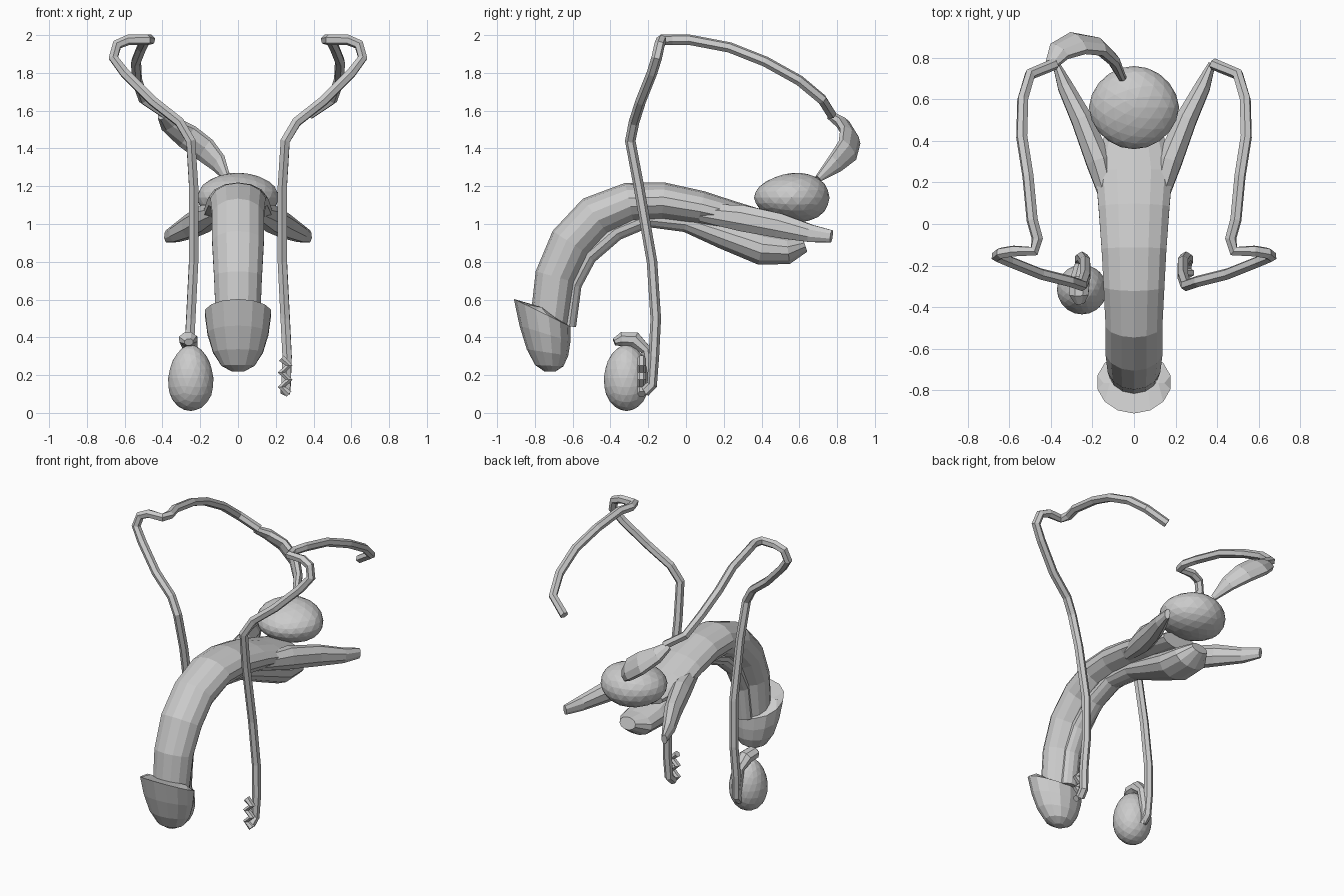
import bpy
import bmesh
import math
from mathutils import Vector

old = bpy.data.objects.get("Cube")
if old:
    bpy.data.objects.remove(old, do_unlink=True)

# Single flat grey
grey = bpy.data.materials.new("plain_grey")
grey.use_nodes = True
colour = (0.6, 0.6, 0.6, 1)
grey.diffuse_color = colour
grey.node_tree.nodes["Principled BSDF"].inputs["Base Color"].default_value = colour


def finish(name, bm):
    """Turn a bmesh into a flat shaded object."""
    bmesh.ops.recalc_face_normals(bm, faces=bm.faces)
    mesh = bpy.data.meshes.new(name)
    bm.to_mesh(mesh)
    bm.free()
    mesh.materials.append(grey)
    part = bpy.data.objects.new(name, mesh)
    bpy.context.collection.objects.link(part)
    return part


def loft(name, path, radii, sides, deform=None):
    """Skin elliptical rings along a path; each radius pair is (sideways, normal)."""
    points = [Vector(p) for p in path]
    last = len(points) - 1
    bm = bmesh.new()
    rings = []
    side = Vector((1, 0, 0))
    for i, point in enumerate(points):
        ahead = points[min(i + 1, last)] - point
        behind = point - points[max(i - 1, 0)]
        tangent = (ahead.normalized() + behind.normalized()).normalized()
        side = (side - tangent * side.dot(tangent)).normalized()
        normal = tangent.cross(side)
        wide, deep = radii[i]
        ring = []
        for k in range(sides):
            angle = math.tau * (k + 0.5) / sides
            offset = side * wide * math.cos(angle) + normal * deep * math.sin(angle)
            ring.append(bm.verts.new(point + offset))
        rings.append(ring)
    for lower, upper in zip(rings, rings[1:]):
        for k in range(sides):
            n = (k + 1) % sides
            bm.faces.new((lower[k], lower[n], upper[n], upper[k]))
    bm.faces.new(rings[0])
    bm.faces.new(rings[-1])
    if deform:
        for vert in bm.verts:
            deform(vert.co)
    return finish(name, bm)


def midline_loft(name, stations, sides, deform=None):
    """Loft on the centre plane from stations of y, z, sideways and normal radius."""
    path = [(0, y, z) for y, z, wide, deep in stations]
    radii = [(wide, deep) for y, z, wide, deep in stations]
    return loft(name, path, radii, sides, deform)


def tube(name, path, radius, sides=6):
    return loft(name, path, [(radius, radius)] * len(path), sides)


def ellipsoid(name, centre, size, shape=None):
    bm = bmesh.new()
    bmesh.ops.create_icosphere(bm, subdivisions=3, radius=1)
    for vert in bm.verts:
        if shape:
            shape(vert.co)
        vert.co = Vector(centre) + vert.co * Vector(size)
    return finish(name, bm)


def flip(path, sign):
    return [(x * sign, y, z) for x, y, z in path]


# Arched main shaft
midline_loft("shaft", [
    (-.72, .48, .12, .105), (-.69, .72, .13, .11), (-.61, .9, .14, .115),
    (-.48, 1.04, .14, .115), (-.3, 1.115, .15, .105), (-.12, 1.12, .16, .1),
    (.08, 1.085, .175, .09), (.25, 1.045, .19, .075), (.45, 1.01, .14, .05)], 14)

# Thin lower column that swells into a bulb at the back
midline_loft("lower_column_and_bulb", [
    (-.63, .46, .06, .05), (-.6, .68, .06, .05), (-.52, .83, .06, .05),
    (-.37, .96, .065, .05), (-.2, 1.03, .065, .05), (0, 1.01, .075, .055),
    (.2, .94, .1, .075), (.4, .87, .13, .09), (.54, .86, .12, .075),
    (.63, .89, .06, .04)], 12)


# Flared head with a slanted rim
def slant_rim(co):
    amount = (co.z - .22) / .3
    co.z -= .47 * (co.y + .72) * amount
    co.y -= .04 * amount


midline_loft("head", [
    (-.72, .53, .115, .1), (-.72, .56, .15, .12), (-.72, .53, .18, .15),
    (-.72, .42, .165, .135), (-.72, .32, .135, .11), (-.72, .25, .09, .075),
    (-.72, .22, .035, .03)], 14, slant_rim)

# Paired rear legs and long ducts
leg_path = [(.11, .08, 1.06), (.17, .3, 1.03), (.25, .5, .99),
            (.33, .66, .95), (.375, .77, .935)]
leg_radii = [(.04, .05), (.065, .075), (.055, .07), (.04, .05), (.018, .035)]
duct_path = [
    (.25, -.22, .11), (.255, -.18, .15), (.26, -.17, .3), (.25, -.16, .5),
    (.235, -.18, .8), (.235, -.25, 1.2), (.25, -.295, 1.44), (.31, -.275, 1.54),
    (.45, -.24, 1.65), (.6, -.18, 1.8), (.66, -.155, 1.88), (.64, -.14, 1.95),
    (.58, -.13, 1.975), (.48, -.13, 1.975), (.465, -.07, 1.975), (.49, .02, 1.975),
    (.51, .23, 1.935), (.54, .42, 1.86), (.535, .6, 1.76), (.5, .72, 1.66),
    (.38, .77, 1.58)]
for label, sign in (("left", 1), ("right", -1)):
    loft(label + "_rear_leg", flip(leg_path, sign), leg_radii, 8)
    tube(label + "_duct", flip(duct_path, sign), .028)

# Small wavy end on the left duct
coil = [(.25 + .02 * (-1) ** i, -.235, .1 + .038 * i) for i in range(6)]
tube("left_duct_coil", coil, .022)


# Egg shaped gland with its cap on the right
def egg(co):
    co.x *= 1 - .12 * co.z
    co.y *= 1 - .08 * co.z


ellipsoid("right_gland", (-.25, -.315, .185), (.12, .12, .175), egg)
loft("right_gland_cap",
     [(-.26, -.38, .375), (-.265, -.34, .39), (-.26, -.27, .385),
      (-.25, -.21, .33), (-.25, -.19, .2), (-.25, -.21, .1)],
     [(.025, .02), (.05, .04), (.05, .045), (.04, .03), (.035, .03), (.02, .02)], 8)


# Rounded rear gland, thinner towards the front
def flatten_front(co):
    co.z *= 1 + .15 * co.y
    co.x *= 1 + .06 * (1 - abs(co.y))


ellipsoid("rear_gland", (0, .56, 1.14), (.205, .2, .13), flatten_front)

# Flattened pouch joining the right duct to the rear gland
loft("right_pouch",
     [(-.4, .765, 1.575), (-.36, .83, 1.53), (-.27, .87, 1.465),
      (-.17, .855, 1.39), (-.1, .79, 1.32), (-.055, .7, 1.24)],
     [(.03, .025), (.06, .035), (.08, .035), (.075, .035), (.055, .03), (.02, .02)], 8)
